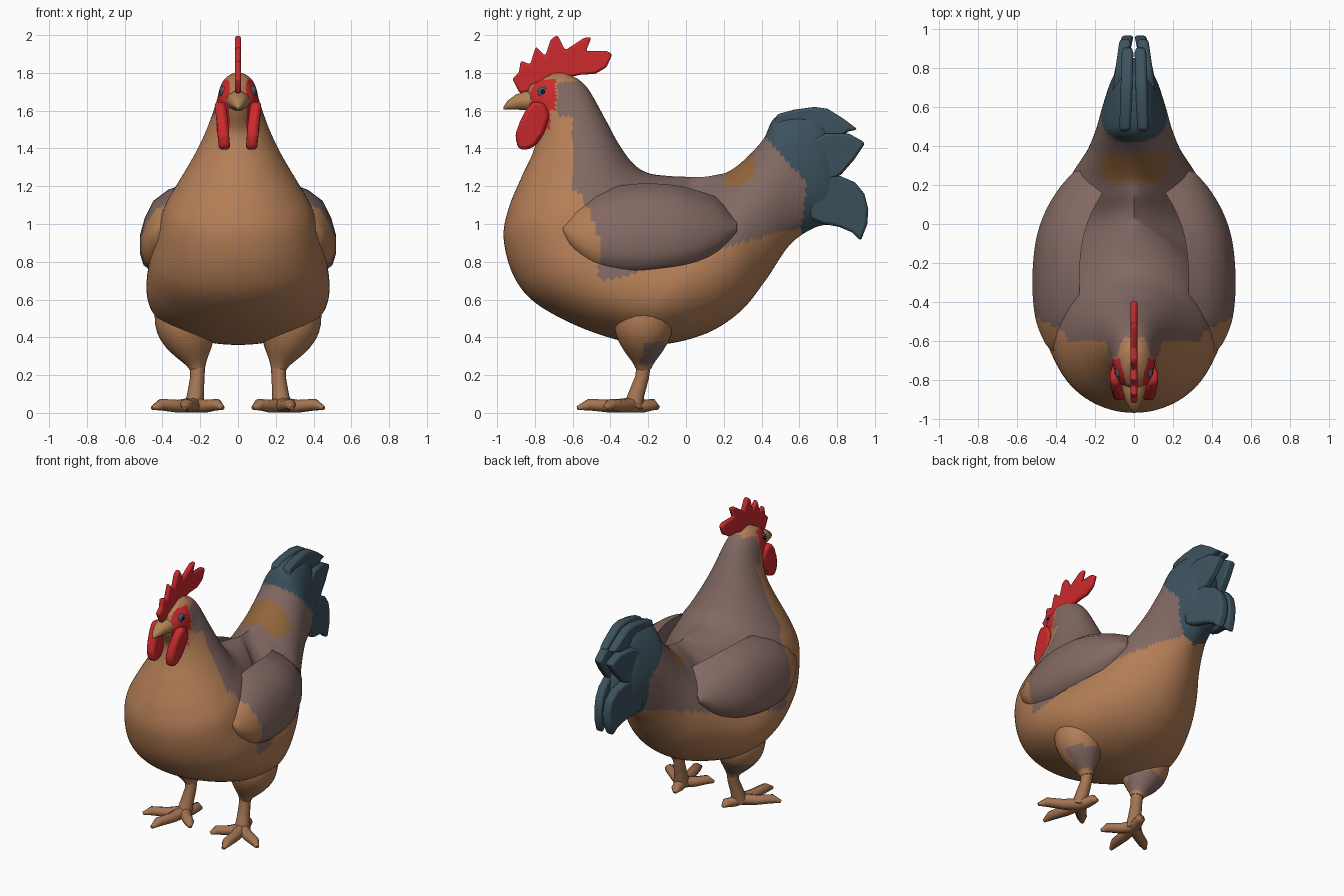
import bpy, bmesh, math
from mathutils import Vector

if "Cube" in bpy.data.objects:
    bpy.data.objects.remove(bpy.data.objects["Cube"])


def material(name, r, g, b):
    m = bpy.data.materials.new(name)
    m.diffuse_color = (r, g, b, 1)
    m.use_nodes = True
    m.node_tree.nodes["Principled BSDF"].inputs["Base Color"].default_value = m.diffuse_color
    return m


TAN = material("tan", .456, .209, .093)
MAUVE = material("mauve_brown", .225, .140, .123)
BLUE = material("slate_blue", .046, .085, .112)
RED = material("red", .60, .023, .026)
HORN = material("horn", .44, .23, .09)
GOLD = material("gold_brown", .29, .13, .045)
LEG = material("leg_brown", .37, .175, .083)
IRIS = material("eye_blue", .10, .17, .25)
BLACK = material("pupil", .012, .012, .015)


def finish(name, bm, mats, rule=None, angle=40, bevel=0):
    bmesh.ops.recalc_face_normals(bm, faces=bm.faces)
    if rule:
        for f in bm.faces:
            f.material_index = rule(f.calc_center_median())
    me = bpy.data.meshes.new(name)
    bm.to_mesh(me)
    bm.free()
    for m in mats:
        me.materials.append(m)
    ob = bpy.data.objects.new(name, me)
    bpy.context.collection.objects.link(ob)
    if bevel:
        mod = ob.modifiers.new("soft_edges", 'BEVEL')
        mod.width, mod.segments = bevel, 2
    bpy.ops.object.select_all(action='DESELECT')
    ob.select_set(True)
    bpy.context.view_layer.objects.active = ob
    bpy.ops.object.shade_smooth_by_angle(angle=math.radians(angle))
    return ob


def loft(bm, rings):
    loops = [[bm.verts.new(p) for p in r] for r in rings]
    n = len(loops[0])
    for a, b in zip(loops, loops[1:]):
        for i in range(n):
            bm.faces.new((a[i], a[(i + 1) % n], b[(i + 1) % n], b[i]))
    bm.faces.new(loops[0])
    bm.faces.new(loops[-1])


def smooth_rows(rows, steps):
    """Catmull-Rom interpolation through rows of numbers."""
    out = []
    for i in range(len(rows) - 1):
        p = [rows[max(i - 1, 0)], rows[i], rows[i + 1], rows[min(i + 2, len(rows) - 1)]]
        for k in range(steps):
            t = k / steps
            out.append([.5 * (2 * b + (c - a) * t + (2 * a - 5 * b + 4 * c - d) * t * t
                              + (3 * b - a - 3 * c + d) * t ** 3) for a, b, c, d in zip(*p)])
    return out + [list(rows[-1])]


def tube(bm, pts, radii, sides=8, flat=1):
    rings = []
    pts = [Vector(p) for p in pts]
    for i, p in enumerate(pts):
        d = (pts[min(i + 1, len(pts) - 1)] - pts[max(i - 1, 0)]).normalized()
        u = d.cross(Vector((0, 0, 1)) if abs(d.z) < .8 else Vector((0, 1, 0))).normalized()
        v = d.cross(u)
        rings.append([p + radii[i] * (u * math.cos(a) + v * math.sin(a) * flat)
                      for a in (math.tau * k / sides for k in range(sides))])
    loft(bm, rings)


def blade(bm, outline, xfun, thick):
    """Flat plate with a (y, z) outline, centred on x = xfun(y, z)."""
    loft(bm, [[(xfun(y, z) + s * thick / 2, y, z) for y, z in outline] for s in (-1, 1)])


# Plumage colours: 0 tan, 1 mauve, 2 blue, 3 red, 4 gold
def front_edge(z):
    if z > 1.57:
        return -.58 if z > 1.75 else -.68
    return -.60 if z > 1.18 else -.46 - max(0, z - .95) * .5


def plumage(c):
    x, y, z = abs(c.x), c.y, c.z
    if x > .045 and y < (-.69 if z > 1.6 else -.72) and 1.5 < z < 1.765:
        return 3
    if y > .42 + max(0, 1.46 - z) * .9 - max(0, 1.22 - z):
        return 2
    if z > 1.2 and .21 < y < .36 and x < .17:
        return 4
    return int(y > front_edge(z) and z > .71 + (y + .4) * .27)


# Body, neck and tail root: back y, z, front y, z, half width, low bulge
BODY = [(-.70, 1.80, -.83, 1.73, .05, 1), (-.63, 1.795, -.85, 1.62, .095, 1),
        (-.53, 1.73, -.79, 1.49, .12, 1), (-.43, 1.56, -.81, 1.38, .175, 1),
        (-.36, 1.43, -.87, 1.25, .24, 1), (-.28, 1.32, -.94, 1.08, .325, .92),
        (-.20, 1.27, -.965, .92, .39, .84), (-.1, 1.255, -.91, .72, .43, .74),
        (0, 1.25, -.78, .57, .465, .62), (.05, 1.25, -.5, .43, .485, .5),
        (.10, 1.25, -.2, .36, .465, .5), (.16, 1.26, .08, .41, .39, .62),
        (.23, 1.28, .28, .53, .315, .75), (.32, 1.35, .42, .70, .24, .9),
        (.41, 1.45, .55, .89, .195, 1), (.48, 1.57, .68, .98, .165, 1),
        (.66, 1.60, .78, 1.0, .12, 1), (.76, 1.55, .85, 1.02, .07, 1)]
SEG = 80
rings = []
for by, bz, fy, fz, w, p in smooth_rows(BODY, 8):
    ring = []
    for k in range(SEG):
        t = math.tau * k / SEG
        s = max(0, (1 - math.cos(t)) / 2) ** p
        ring.append((w * math.sin(t), by + (fy - by) * s, bz + (fz - bz) * s))
    rings.append(ring)
bm = bmesh.new()
loft(bm, rings)
FEATHERS = [TAN, MAUVE, BLUE, RED, GOLD]
finish("body", bm, FEATHERS, plumage, 60)

# Comb
COMB = [(-.88, 1.69), (-.92, 1.77), (-.885, 1.80), (-.875, 1.865), (-.825, 1.845), (-.795, 1.94),
        (-.745, 1.89), (-.715, 1.98), (-.68, 2.0), (-.64, 1.92), (-.54, 1.985), (-.50, 1.99),
        (-.53, 1.915), (-.42, 1.915), (-.39, 1.90), (-.42, 1.83), (-.48, 1.795), (-.56, 1.79),
        (-.65, 1.77), (-.75, 1.72)]
bm = bmesh.new()
blade(bm, COMB, lambda y, z: 0, .034)
finish("comb", bm, [RED], bevel=.012)

# Beak: y, z centre, half width, half height
bm = bmesh.new()
loft(bm, [[(w * math.cos(a), y, z + h * math.sin(a)) for a in (math.tau * k / 10 for k in range(10))]
          for y, z, w, h in [(-.78, 1.652, .07, .06), (-.85, 1.652, .06, .052), (-.90, 1.646, .044, .042),
                             (-.945, 1.63, .024, .024), (-.965, 1.615, .006, .008)]])
finish("beak", bm, [HORN])

# Wing sections: y, bottom z, top z, outer x
WING = [(-.65, .95, 1.02, .42), (-.60, .865, 1.10, .46), (-.48, .785, 1.17, .505), (-.30, .755, 1.21, .52),
        (-.10, .77, 1.21, .505), (.05, .80, 1.18, .46), (.18, .86, 1.13, .385), (.27, .95, 1.04, .305)]
SECTION = [(.24, 1), (.15, .93), (.07, .8), (.025, .6), (0, .4), (0, .2), (.02, .06), (.055, 0), (.10, .1), (.2, .5)]
WATTLE = [(-.85, 1.60), (-.81, 1.65), (-.75, 1.64), (-.72, 1.57), (-.75, 1.48), (-.80, 1.41),
          (-.85, 1.39), (-.89, 1.40), (-.905, 1.47), (-.88, 1.54)]
TAIL = [[(.46, 1.48), (.48, 1.58), (.57, 1.605), (.68, 1.62), (.75, 1.61), (.83, 1.56), (.91, 1.50),
         (.86, 1.49), (.75, 1.40), (.60, 1.33)],
        [(.55, 1.30), (.62, 1.42), (.74, 1.48), (.86, 1.48), (.95, 1.43), (.89, 1.34), (.82, 1.26), (.70, 1.20)],
        [(.66, 1.03), (.65, 1.18), (.72, 1.25), (.815, 1.255), (.895, 1.22), (.945, 1.16), (.965, 1.08),
         (.96, 1.0), (.925, .91), (.88, .955), (.81, .985), (.73, 1.0)]]

for side, s in (("right", 1), ("left", -1)):
    # Wing
    bm = bmesh.new()
    loft(bm, [[(s * (xo - dx), y, zb + (zt - zb) * f) for dx, f in SECTION]
              for y, zb, zt, xo in smooth_rows(WING, 6)])
    finish(side + "_wing", bm, FEATHERS, lambda c: int(c.y > front_edge(c.z)), 50)

    # Wattle
    bm = bmesh.new()
    blade(bm, WATTLE, lambda y, z: s * (.072 + max(0, z - 1.45) * .12), .06)
    finish(side + "_wattle", bm, [RED], bevel=.022)

    # Eye with pupil
    bm = bmesh.new()
    for r, x in ((.030, .086), (.013, .092)):
        before = set(bm.faces)
        tube(bm, [(s * (x - .03), -.758, 1.70), (s * x, -.758, 1.70), (s * (x + .008), -.758, 1.70)],
             [r, r, r * .75], 12)
        for f in set(bm.faces) - before:
            f.material_index = int(r < .02)
    finish(side + "_eye", bm, [IRIS, BLACK])

    # Tail feathers, leaning together towards the tip
    bm = bmesh.new()
    for outline, x0, lean in zip(TAIL, (.04, .085, .095), (.03, .14, .2)):
        blade(bm, outline, lambda y, z: s * (x0 - lean * (y - .65)), .06)
    finish(side + "_tail_feathers", bm, [BLUE], bevel=.015)

    # Thigh, tapering up into the body
    bm = bmesh.new()
    thigh = [(.215, .235, .042), (.222, .27, .06), (.24, .34, .11), (.26, .41, .145),
             (.28, .49, .16), (.28, .58, .14), (.25, .64, .04)]
    tube(bm, [(s * x, -.225, z) for x, z, r in smooth_rows(thigh, 3)],
         [r for x, z, r in smooth_rows(thigh, 3)], 20)
    finish(side + "_thigh", bm, [TAN, MAUVE], lambda c: int(c.y > -.24 and .26 < c.z < .38), 60)

    # Shank and toes
    bm = bmesh.new()
    tube(bm, [(s * .215, -.222, .28), (s * .215, -.232, .19), (s * .225, -.262, .10), (s * .23, -.28, .03)],
         [.042, .038, .044, .055], 10)
    for tx, ty in ((.455, -.43), (.285, -.575), (.08, -.43), (.19, -.145)):
        a, b = Vector((s * .23, -.28, .042)), Vector((s * tx, ty, .025))
        mid = a.lerp(b, .8)
        mid.z = .044
        tube(bm, [a, a.lerp(b, .4), mid, b], [.045, .038, .034, .012], 8, .9)
    finish(side + "_foot", bm, [LEG], angle=60)
